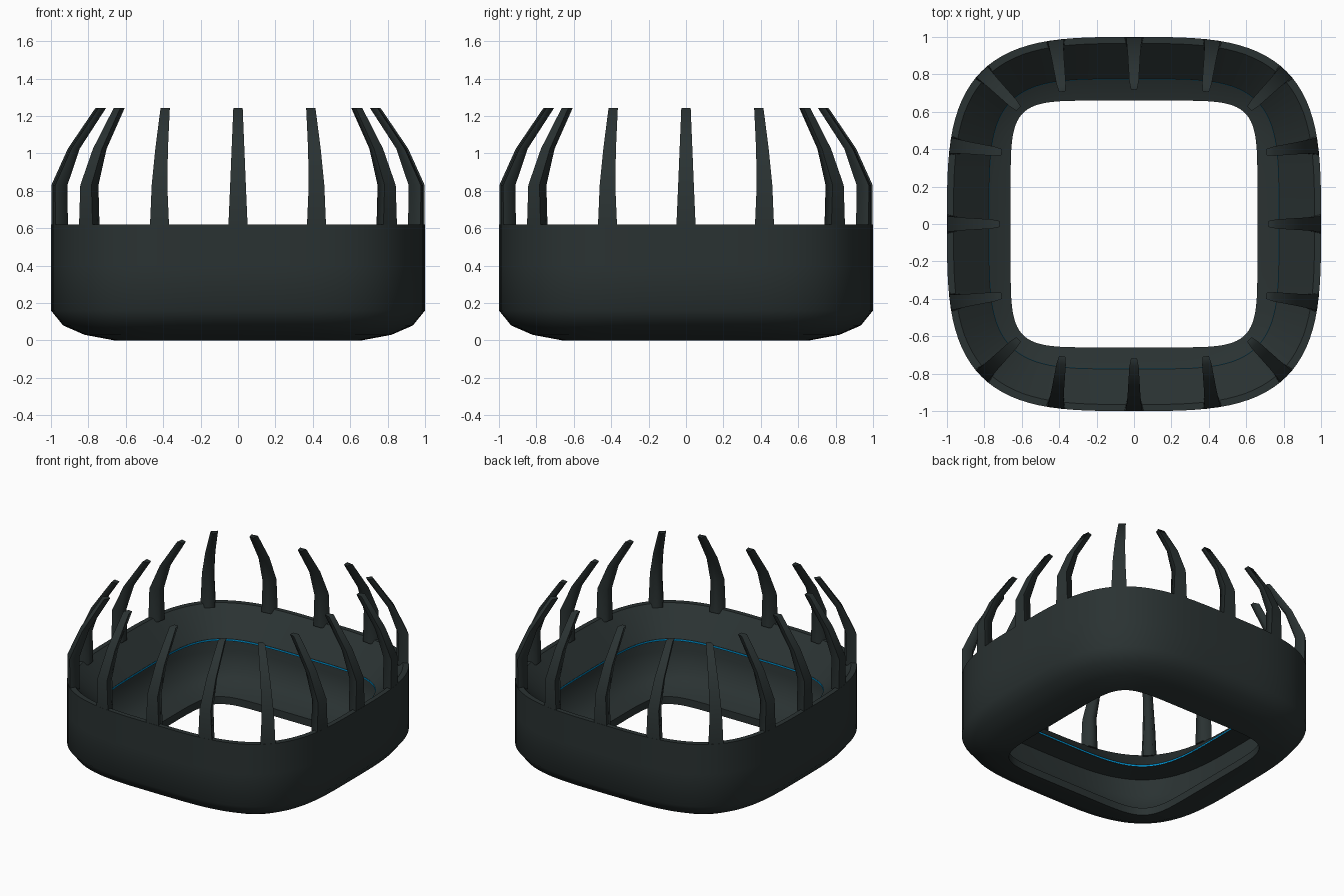
import bpy, math
from mathutils import Vector

if "Cube" in bpy.data.objects:
    bpy.data.objects.remove(bpy.data.objects["Cube"])


def material(name, rgb):
    m = bpy.data.materials.new(name)
    m.diffuse_color = (*rgb, 1)
    m.use_nodes = True
    m.node_tree.nodes["Principled BSDF"].inputs["Base Color"].default_value = m.diffuse_color
    return m


DARK = material("dark green grey", (0.023, 0.032, 0.032))
BLUE = material("bright blue", (0.0, 0.33, 0.72))
SEG = 96


def make_object(name, verts, faces, mat, angle):
    me = bpy.data.meshes.new(name)
    me.from_pydata(verts, [], faces)
    me.materials.append(mat)
    ob = bpy.data.objects.new(name, me)
    bpy.context.collection.objects.link(ob)
    bpy.ops.object.select_all(action='DESELECT')
    ob.select_set(True)
    bpy.context.view_layer.objects.active = ob
    bpy.ops.object.shade_smooth_by_angle(angle=math.radians(angle))
    return ob


def squircle(r, n, a):
    # rounded-square outline of half width r and squareness n
    c, s = math.cos(a), math.sin(a)
    return (r * math.copysign(abs(c) ** (2 / n), c),
            r * math.copysign(abs(s) ** (2 / n), s))


def ring(name, profile, mat):
    # sweep a closed (radius, z, squareness) profile around the outline
    verts = [(*squircle(r, n, 2 * math.pi * i / SEG), z)
             for i in range(SEG) for r, z, n in profile]
    k = len(profile)
    faces = [(i * k + j, ((i + 1) % SEG) * k + j,
              ((i + 1) % SEG) * k + (j + 1) % k, i * k + (j + 1) % k)
             for i in range(SEG) for j in range(k)]
    return make_object(name, verts, faces, mat, 42)


# Open-bottomed bowl: outside going up, thin rim, sloped collar, undercut inner wall
ring("bowl_ring", [
    (0.66, 0.00, 6.5), (0.82, 0.03, 4.4), (0.935, 0.08, 3.6), (1.0, 0.16, 3.4),
    (1.0, 0.40, 3.4), (1.0, 0.62, 3.4),
    (0.965, 0.62, 3.4), (0.775, 0.44, 4.2), (0.775, 0.425, 4.2),
    (0.93, 0.41, 3.5), (0.92, 0.28, 3.5), (0.88, 0.15, 3.7),
    (0.78, 0.085, 4.5), (0.66, 0.055, 6.5)], DARK)

# Thin light line along the inner edge of the collar
ring("inner_light_line", [
    (0.776, 0.427, 4.2), (0.776, 0.438, 4.2),
    (0.773, 0.438, 4.2), (0.773, 0.427, 4.2)], BLUE)

# Claws: (z, outer inset, inner inset, half width) at each level
LEVELS = [(0.60, 0.002, 0.072, 0.052), (0.83, 0.002, 0.07, 0.042),
          (1.025, 0.09, 0.137, 0.034), (1.243, 0.238, 0.28, 0.025)]


def claw(name, base, inward):
    d = Vector(inward).normalized()
    side = Vector((-d.y, d.x))
    verts = []
    for z, o, i, w in LEVELS:
        v = w * 0.65  # narrower on the inside
        for inset, half in ((o, -w), (o, w), (i, v), (i, -v)):
            p = Vector(base) + d * inset + side * half
            verts.append((p.x, p.y, z))
    faces = [(4 * l + j, 4 * l + j + 4, 4 * l + (j + 1) % 4 + 4, 4 * l + (j + 1) % 4)
             for l in range(len(LEVELS) - 1) for j in range(4)]
    faces += [(0, 1, 2, 3), (15, 14, 13, 12)]
    make_object(name, verts, faces, DARK, 86)


# Three claws per side and one per corner, repeated by quarter turns
QUARTER = [((0.42, -0.985), (-0.03, 0.23)), ((0, -1.0), (0, 1)),
           ((-0.42, -0.985), (0.03, 0.23)), ((0.815, -0.815), (-1, 1))]
for q in range(4):
    a = q * math.pi / 2
    c, s = round(math.cos(a)), round(math.sin(a))
    for k, (b, d) in enumerate(QUARTER):
        claw(f"claw_{q * 4 + k + 1}",
             (b[0] * c - b[1] * s, b[0] * s + b[1] * c),
             (d[0] * c - d[1] * s, d[0] * s + d[1] * c))
